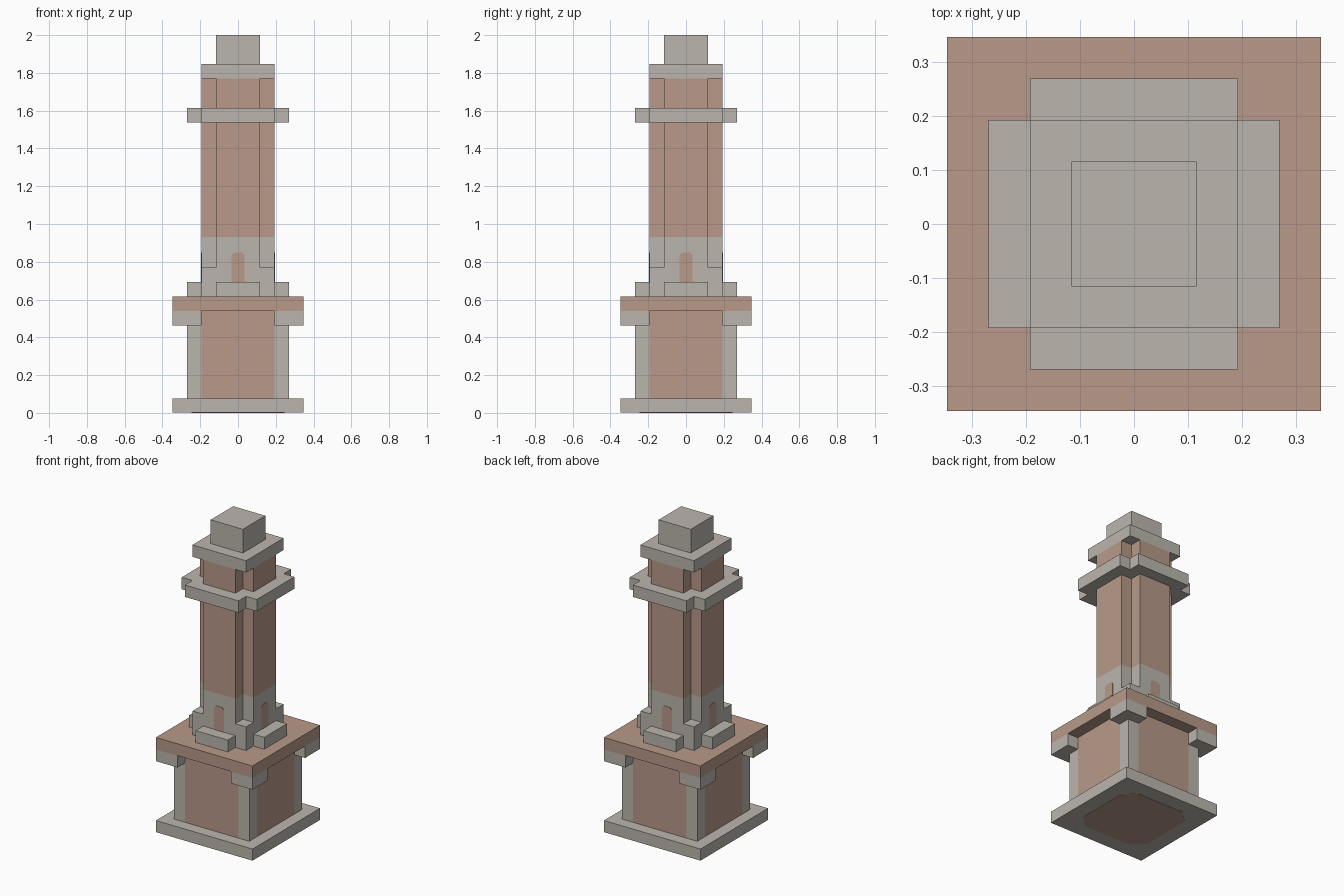
import bpy
import bmesh
import math
from mathutils import Matrix, Vector

U = 2 / 26  # one building block; all part sizes below are in blocks

if "Cube" in bpy.data.objects:
    bpy.data.objects.remove(bpy.data.objects["Cube"])


def make_material(name, rgb):
    mat = bpy.data.materials.new(name)
    mat.use_nodes = True
    mat.diffuse_color = (*rgb, 1)
    mat.node_tree.nodes["Principled BSDF"].inputs["Base Color"].default_value = (*rgb, 1)
    return mat


STONE = make_material("pale stone", (0.50, 0.47, 0.42))
BRICK = make_material("pinkish brick", (0.48, 0.32, 0.25))


def prism(name, outline, z0, z1, mats, cuts=(), rule=None):
    """Extrude an outline upwards, slice it at planes, colour faces by a rule."""
    bm = bmesh.new()
    base = bm.faces.new([bm.verts.new((x * U, y * U, z0 * U)) for x, y in outline])
    top = bmesh.ops.extrude_face_region(bm, geom=[base])["geom"]
    bmesh.ops.translate(bm, vec=(0, 0, (z1 - z0) * U),
                        verts=[v for v in top if isinstance(v, bmesh.types.BMVert)])
    if not any(f.normal.z < -0.5 and f.calc_center_median().z < (z0 + 0.01) * U
               for f in bm.faces) and len(bm.faces) == len(outline) + 1:
        bm.faces.new([v for v in base.verts])
    for axis, pos in cuts:
        normal = Vector((0, 0, 0))
        normal[axis] = 1
        bmesh.ops.bisect_plane(bm, geom=bm.verts[:] + bm.edges[:] + bm.faces[:],
                               plane_co=normal * pos * U, plane_no=normal)
    bmesh.ops.recalc_face_normals(bm, faces=bm.faces)
    if rule:
        for f in bm.faces:
            f.material_index = rule(f.calc_center_median() / U)
    mesh = bpy.data.meshes.new(name)
    bm.to_mesh(mesh)
    bm.free()
    for mat in mats:
        mesh.materials.append(mat)
    obj = bpy.data.objects.new(name, mesh)
    bpy.context.collection.objects.link(obj)
    return obj


def rect(hx, hy, cx=0, cy=0):
    return [(cx - hx, cy - hy), (cx + hx, cy - hy), (cx + hx, cy + hy), (cx - hx, cy + hy)]


def notched(h, n, points):
    """Square of half size h whose corners are replaced by rotated point runs."""
    out = []
    for i in range(4):
        r = Matrix.Rotation(i * math.pi / 2, 2)
        out += [tuple(r @ Vector(p)) for p in points(h, n)]
    return out


def cross(h, n):
    return notched(h, n, lambda a, b: [(b, -a), (b, -b), (a, -b)])


def octagon(h, n):
    return notched(h, n, lambda a, b: [(b, -a), (a, -b)])


# Ground slab with the brick patch underneath
prism("base_slab", rect(4.5, 4.5), 0.02, 1, [STONE])
prism("underside_patch", octagon(3.2, 2.2), 0, 0.03, [BRICK])

# Pedestal: brick panels between stone corner strips
prism("pedestal", rect(3.5, 3.5), 1, 7, [BRICK, STONE],
      [(0, -2.5), (0, 2.5), (1, -2.5), (1, 2.5)],
      lambda c: int(min(abs(c.x), abs(c.y)) > 2.5))

# Corner brackets and the overhanging platform
for sx in (-1, 1):
    for sy in (-1, 1):
        side = ("left" if sx > 0 else "right")
        end = ("back" if sy > 0 else "front")
        prism(f"bracket_{end}_{side}", rect(1, 1, 3.5 * sx, 3.5 * sy), 6, 7, [STONE])
prism("platform", rect(4.5, 4.5), 7, 8, [BRICK])

# Tower foot and its cross-shaped shaft, stone below and brick above
prism("tower_foot", rect(2.5, 2.5), 8, 10, [STONE])
prism("tower_shaft", cross(2.5, 1.5), 10, 23, [STONE, BRICK], [(2, 12.1)],
      lambda c: int(c.z > 12.1))

# Steps and arched doorways on all four sides
for i, side in enumerate(("front", "left", "back", "right")):
    turn = Matrix.Rotation(i * math.pi / 2, 4, "Z")
    step = prism(f"step_{side}", rect(1.5, 0.5, 0, -3), 8, 9, [STONE])
    step.data.transform(turn)
    door = prism(f"doorway_{side}",
                 [(-0.46, 0), (0.46, 0), (0.46, 1.85), (0.25, 2.05), (-0.25, 2.05), (-0.46, 1.85)],
                 0, 0.04, [BRICK])
    stand = Matrix.Translation((0, -2.49 * U, 9 * U)) @ Matrix.Rotation(math.pi / 2, 4, "X")
    door.data.transform(turn @ stand)

# Balcony ring, cap and top block
prism("balcony_ring", cross(3.5, 2.5), 20, 21, [STONE])
prism("cap_slab", rect(2.5, 2.5), 23, 24, [STONE])
prism("top_block", rect(1.5, 1.5), 24, 26, [STONE])
